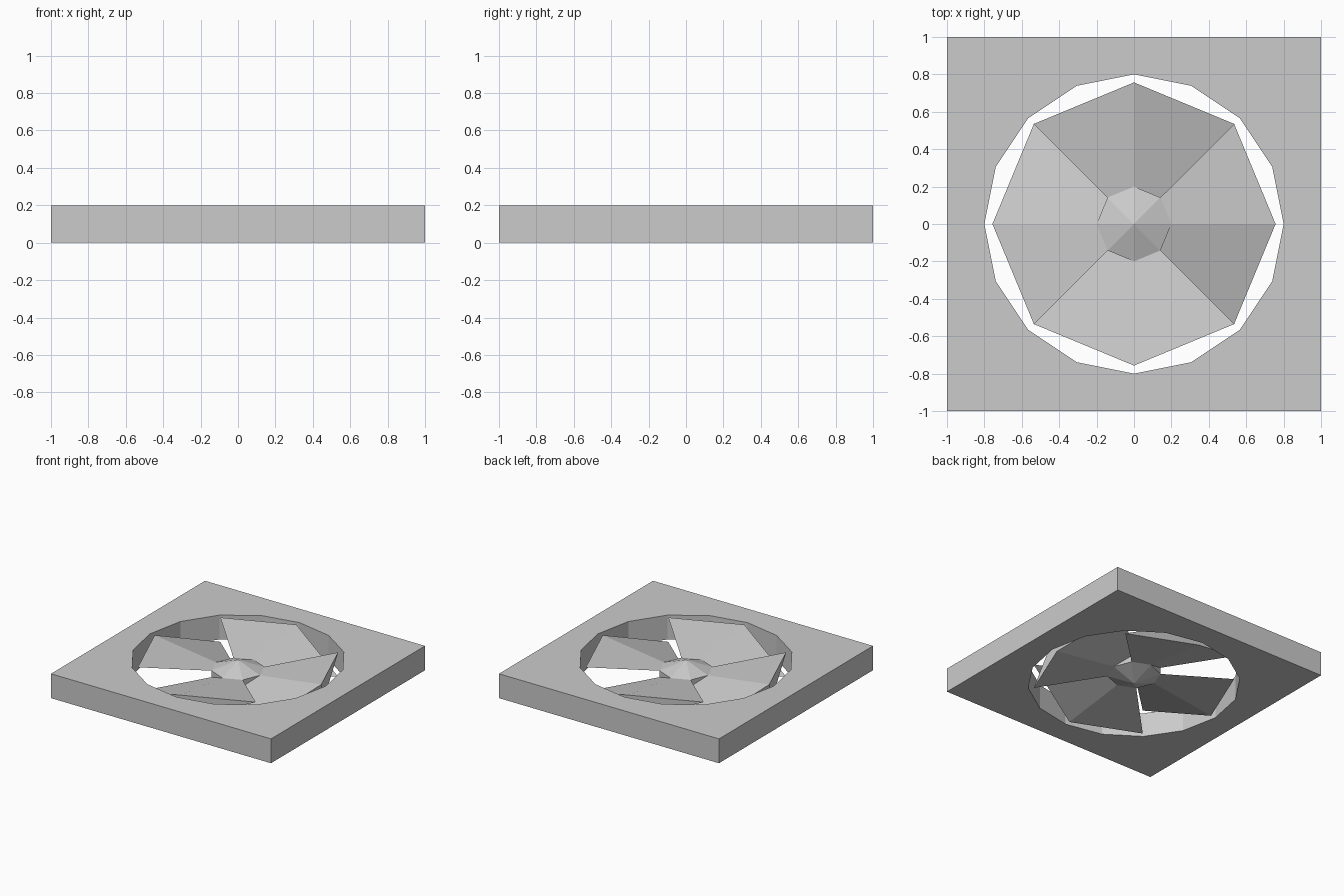
import bpy
import bmesh
from math import cos, sin, radians
from mathutils import Vector

cube = bpy.data.objects.get("Cube")
if cube:
    bpy.data.objects.remove(cube, do_unlink=True)

HEIGHT = 0.2
HOLE_RADIUS = 0.8
BLADE_RADIUS = 0.757
HUB_RADIUS = 0.2
CENTRE = Vector((0, 0, HEIGHT / 2))

grey = bpy.data.materials.new("light_grey")
grey.use_nodes = True
color = (0.6, 0.6, 0.6, 1)
grey.diffuse_color = color
grey.node_tree.nodes["Principled BSDF"].inputs["Base Color"].default_value = color


def polar(radius, degrees, z):
    a = radians(degrees)
    return Vector((radius * cos(a), radius * sin(a), z))


def finish(name, bm):
    bmesh.ops.recalc_face_normals(bm, faces=bm.faces[:])
    mesh = bpy.data.meshes.new(name)
    bm.to_mesh(mesh)
    bm.free()
    mesh.materials.append(grey)
    obj = bpy.data.objects.new(name, mesh)
    bpy.context.collection.objects.link(obj)
    return obj


# Square housing with a sixteen-sided opening
bm = bmesh.new()
square = [Vector((x, y, 0)) for x, y in ((-1, -1), (1, -1), (1, 1), (-1, 1))]
opening = [polar(HOLE_RADIUS, i * 22.5, 0) for i in range(16)]
edges = []
for loop in (square, opening):
    verts = [bm.verts.new(p) for p in loop]
    edges += [bm.edges.new((verts[i - 1], v)) for i, v in enumerate(verts)]
bmesh.ops.triangle_fill(bm, use_beauty=True, use_dissolve=False, edges=edges, normal=(0, 0, 1))
extruded = bmesh.ops.extrude_face_region(bm, geom=bm.faces[:], use_keep_orig=True)
lifted = [g for g in extruded["geom"] if isinstance(g, bmesh.types.BMVert)]
bmesh.ops.translate(bm, verts=lifted, vec=(0, 0, HEIGHT))
finish("housing", bm)

# Blades: diamond-shaped outer ends tapering towards the centre
taper = HUB_RADIUS / BLADE_RADIUS
for n in range(4):
    bm = bmesh.new()
    start = n * 90 - 45
    profile = [(0, 0), (45, 0), (90, HEIGHT), (45, HEIGHT)]
    outer = [polar(BLADE_RADIUS, start + a, z) for a, z in profile]
    tip = [bm.verts.new(p) for p in outer]
    root = [bm.verts.new(CENTRE.lerp(p, taper)) for p in outer]
    bm.faces.new(tip)
    bm.faces.new(root)
    for i in range(4):
        bm.faces.new((tip[i - 1], tip[i], root[i], root[i - 1]))
    finish(f"blade_{n + 1}", bm)

# Hub: short eight-sided drum with a point above and below
bm = bmesh.new()
half = HEIGHT / 2 * taper
low, high = [[bm.verts.new(polar(HUB_RADIUS, i * 45, CENTRE.z + s * half)) for i in range(8)]
             for s in (-1, 1)]
bottom = bm.verts.new((0, 0, 0))
top = bm.verts.new((0, 0, HEIGHT))
for i in range(8):
    bm.faces.new((low[i - 1], low[i], high[i], high[i - 1]))
    bm.faces.new((high[i - 1], high[i], top))
    bm.faces.new((low[i], low[i - 1], bottom))
finish("hub", bm)
